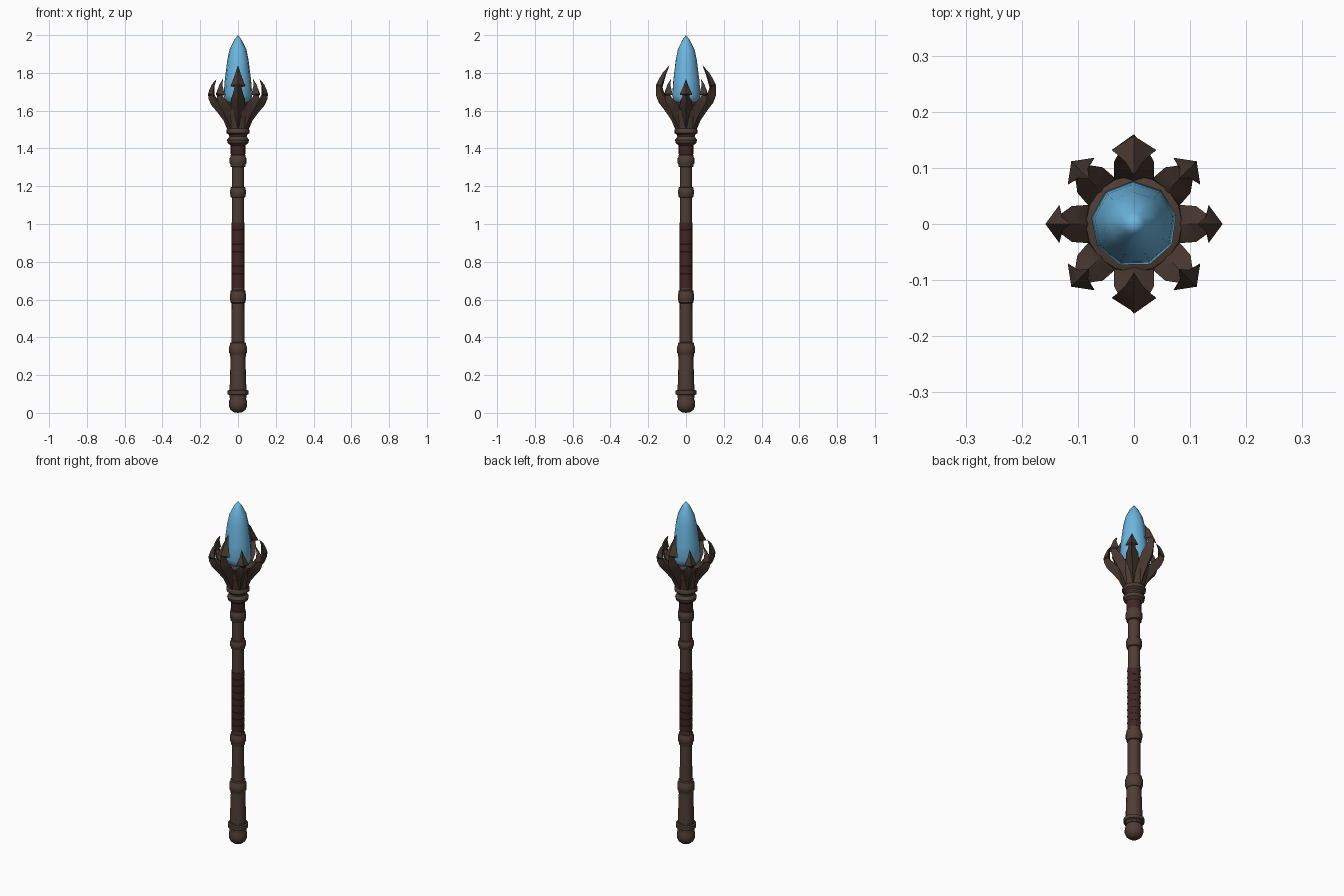
import bpy, bmesh, math
from mathutils import Vector, Matrix

if "Cube" in bpy.data.objects:
    bpy.data.objects.remove(bpy.data.objects["Cube"])


def material(name, rgb):
    m = bpy.data.materials.new(name)
    m.use_nodes = True
    m.diffuse_color = (*rgb, 1)
    m.node_tree.nodes["Principled BSDF"].inputs["Base Color"].default_value = (*rgb, 1)
    return m


WOOD = material("dark wood", (0.076, 0.046, 0.034))
CLAW = material("claw wood", (0.066, 0.040, 0.030))
WRAP = material("dark red leather", (0.052, 0.019, 0.020))
BLUE = material("blue crystal", (0.15, 0.47, 0.74))


def loft(name, rings, mat, angle):
    """Skin a list of equal point rings and cap both ends."""
    bm = bmesh.new()
    loops = [[bm.verts.new(p) for p in ring] for ring in rings]
    n = len(loops[0])
    for a, b in zip(loops, loops[1:]):
        for i in range(n):
            j = (i + 1) % n
            bm.faces.new((a[i], a[j], b[j], b[i]))
    bm.faces.new(loops[0])
    bm.faces.new(loops[-1])
    bmesh.ops.remove_doubles(bm, verts=bm.verts, dist=0.0002)
    bmesh.ops.recalc_face_normals(bm, faces=bm.faces)
    me = bpy.data.meshes.new(name)
    bm.to_mesh(me)
    bm.free()
    me.materials.append(mat)
    ob = bpy.data.objects.new(name, me)
    bpy.context.collection.objects.link(ob)
    bpy.ops.object.select_all(action='DESELECT')
    bpy.context.view_layer.objects.active = ob
    ob.select_set(True)
    bpy.ops.object.shade_smooth_by_angle(angle=math.radians(angle))
    return ob


def lathe(name, profile, mat, sides=16, angle=35, turn=0.0):
    rings = []
    for r, z in profile:
        rings.append([(r * math.cos(turn + math.tau * i / sides),
                       r * math.sin(turn + math.tau * i / sides), z) for i in range(sides)])
    return loft(name, rings, mat, angle)


def collar(name, z, r, h, core=0.033):
    """Ring with a rounded middle and a thin lip on each edge."""
    lip = core + (r - core) * 0.6
    lathe(name, [(core, z - h), (lip, z - h * 0.9), (lip, z - h * 0.6), (r, z - h * 0.4),
                 (r, z + h * 0.4), (lip, z + h * 0.6), (lip, z + h * 0.9), (core, z + h)], WOOD)


# Shaft, thicker lower grip and rounded pommel
lathe("shaft", [(0.034, 0.3), (0.033, 0.7), (0.032, 1.45)], WOOD)
lathe("lower_grip", [(0.046, 0.08), (0.044, 0.14), (0.038, 0.32), (0.034, 0.37)], WOOD)
lathe("pommel", [(0, 0), (0.024, 0.004), (0.041, 0.018), (0.049, 0.038), (0.048, 0.06),
                 (0.04, 0.082), (0.038, 0.1)], WOOD, angle=50)

# Collars along the shaft
for name, z, r, h in (("pommel_collar", 0.108, 0.055, 0.024), ("grip_collar", 0.335, 0.047, 0.04),
                      ("lower_collar", 0.615, 0.043, 0.035), ("upper_collar", 1.168, 0.042, 0.028),
                      ("neck_collar", 1.335, 0.044, 0.034)):
    collar(name, z, r, h)

# Leather wraps with shallow overlapping bands
bands = 9
step = 0.35 / bands
wrap = []
for i in range(bands):
    wrap += [(0.0335, 0.66 + i * step), (0.0355, 0.66 + (i + 0.95) * step)]
lathe("grip_wrap", wrap, WRAP)
lathe("neck_wrap", [(0.036, 1.36), (0.039, 1.375), (0.039, 1.43)], WRAP)

# Flared cup that carries the claws
lathe("claw_cup", [(0.038, 1.415), (0.054, 1.428), (0.058, 1.445), (0.046, 1.462), (0.048, 1.472),
                   (0.062, 1.482), (0.062, 1.496), (0.056, 1.505), (0.062, 1.535), (0.076, 1.575),
                   (0.088, 1.61), (0.086, 1.635), (0.06, 1.645)], WOOD)

# Claw stations: ridge radius, height, half width, depth
LONG = [(0.052, 1.49, 0.018, 0.03), (0.078, 1.55, 0.028, 0.04), (0.112, 1.60, 0.036, 0.05),
        (0.146, 1.645, 0.036, 0.055), (0.160, 1.685, 0.027, 0.045), (0.160, 1.725, 0.018, 0.036),
        (0.157, 1.74, 0.040, 0.036), (0.145, 1.765, 0.030, 0.032), (0.122, 1.803, 0.015, 0.02),
        (0.086, 1.842, 0.0, 0.0)]
SHORT = [(0.052, 1.49, 0.018, 0.03), (0.078, 1.55, 0.028, 0.04), (0.112, 1.595, 0.034, 0.05),
         (0.142, 1.63, 0.032, 0.05), (0.155, 1.66, 0.020, 0.04), (0.158, 1.68, 0.017, 0.034),
         (0.158, 1.69, 0.034, 0.034), (0.151, 1.712, 0.025, 0.028), (0.138, 1.74, 0.012, 0.016),
         (0.113, 1.768, 0.0, 0.0)]


def claw(name, stations, azimuth):
    spin = Matrix.Rotation(azimuth, 3, 'Z')
    rings = []
    for i, (r, z, w, d) in enumerate(stations):
        a, b = stations[max(i - 1, 0)], stations[min(i + 1, len(stations) - 1)]
        t = Vector((b[0] - a[0], 0, b[1] - a[1])).normalized()
        inward = Vector((-t.z, 0, t.x))
        ridge = Vector((r, 0, z))
        side = ridge + inward * d * 0.75
        across = Vector((0, w, 0))
        rings.append([spin @ p for p in (ridge, side + across, ridge + inward * d, side - across)])
    loft(name, rings, CLAW, 40)


for i, side in enumerate(("left", "back_left", "back", "back_right",
                          "right", "front_right", "front", "front_left")):
    claw(side + "_claw", LONG if side in ("front", "back") else SHORT, i * math.tau / 8)

# Faceted crystal
lathe("crystal", [(0.045, 1.635), (0.068, 1.65), (0.077, 1.68), (0.071, 1.76), (0.057, 1.87),
                  (0.045, 1.925), (0.02, 1.975), (0, 2.0)], BLUE, sides=9, angle=42, turn=0.2)
